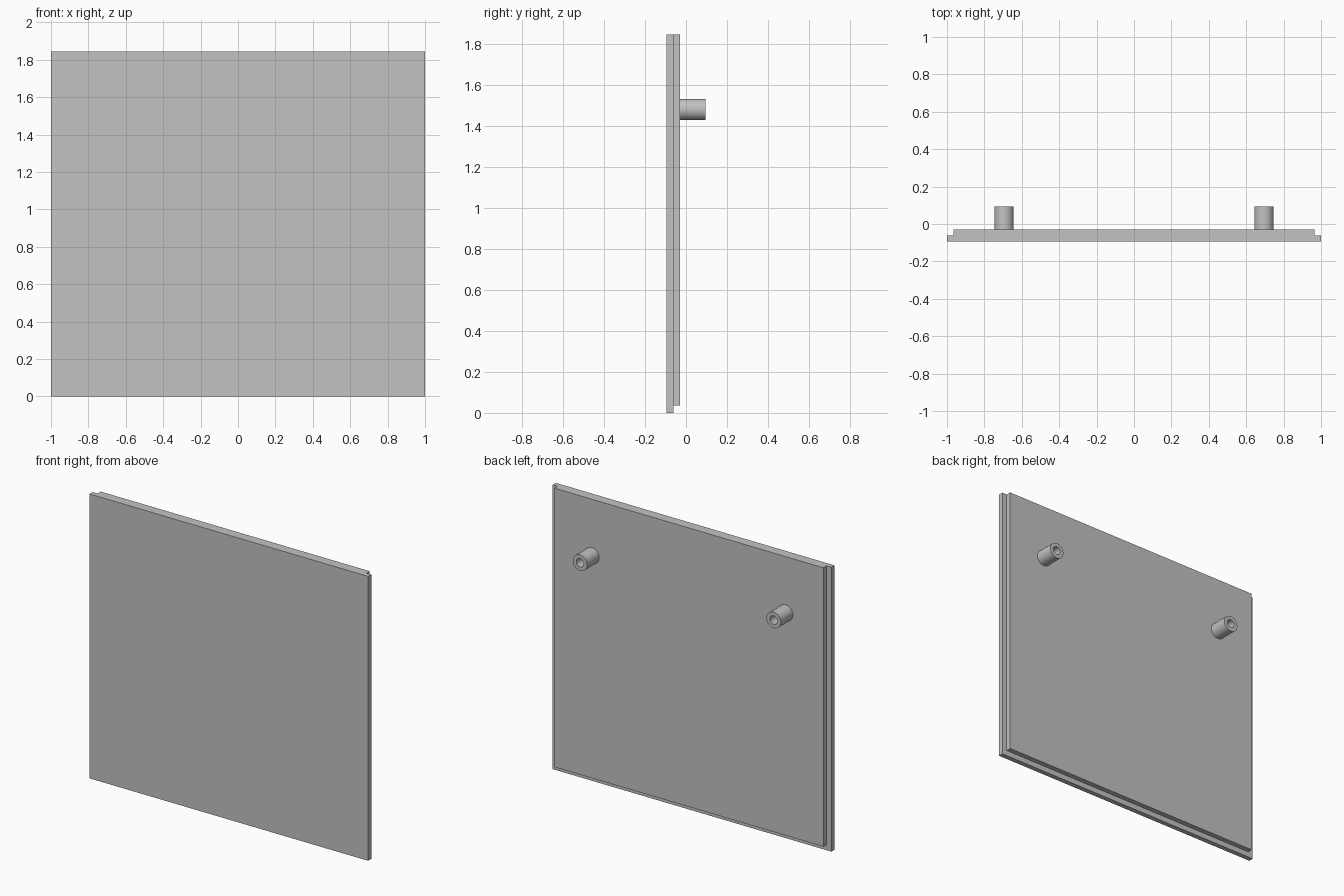
import bpy
import bmesh
import math
from mathutils import Matrix, Vector

cube = bpy.data.objects.get("Cube")
if cube:
    bpy.data.objects.remove(cube, do_unlink=True)

grey = bpy.data.materials.new("plain grey")
grey.use_nodes = True
colour = (0.54, 0.54, 0.54, 1)
grey.diffuse_color = colour
grey.node_tree.nodes["Principled BSDF"].inputs["Base Color"].default_value = colour

HEIGHT = 1.845
FRONT, STEP, BACK, BOSS_END = -0.094, -0.062, -0.029, 0.094


def add_object(name, bm):
    bmesh.ops.recalc_face_normals(bm, faces=bm.faces)
    mesh = bpy.data.meshes.new(name)
    bm.to_mesh(mesh)
    bm.free()
    mesh.materials.append(grey)
    obj = bpy.data.objects.new(name, mesh)
    bpy.context.collection.objects.link(obj)
    return obj


def slab(name, half_width, y0, y1, z0, z1):
    bm = bmesh.new()
    size = Vector((2 * half_width, y1 - y0, z1 - z0))
    centre = Vector((0, (y0 + y1) / 2, (z0 + z1) / 2))
    bmesh.ops.create_cube(bm, size=1, matrix=Matrix.LocRotScale(centre, None, size))
    add_object(name, bm)


def hollow_boss(name, x, z, outer, inner):
    # Wall profile turned around the y axis, with a floor at the panel
    bm = bmesh.new()
    floor = BACK + 0.002
    profile = [(outer, BACK), (outer, BOSS_END), (inner, BOSS_END), (inner, floor), (0, floor)]
    verts = [bm.verts.new((x + r, y, z)) for r, y in profile]
    edges = [bm.edges.new(pair) for pair in zip(verts, verts[1:])]
    bmesh.ops.spin(bm, geom=verts + edges, cent=(x, 0, z), axis=(0, 1, 0),
                   angle=math.tau, steps=48)
    bmesh.ops.remove_doubles(bm, verts=bm.verts, dist=0.0001)
    obj = add_object(name, bm)
    bpy.ops.object.select_all(action="DESELECT")
    obj.select_set(True)
    bpy.context.view_layer.objects.active = obj
    bpy.ops.object.shade_smooth_by_angle(angle=math.radians(30))


# Front panel, and the narrower raised panel behind it, flush at the top
slab("front_panel", 1, FRONT, STEP, 0, HEIGHT)
slab("back_panel", 0.965, STEP, BACK, 0.036, HEIGHT)

# Pair of hollow mounting bosses
for side, sign in (("left", 1), ("right", -1)):
    hollow_boss(side + "_mounting_boss", sign * 0.695, 1.48, 0.052, 0.027)
